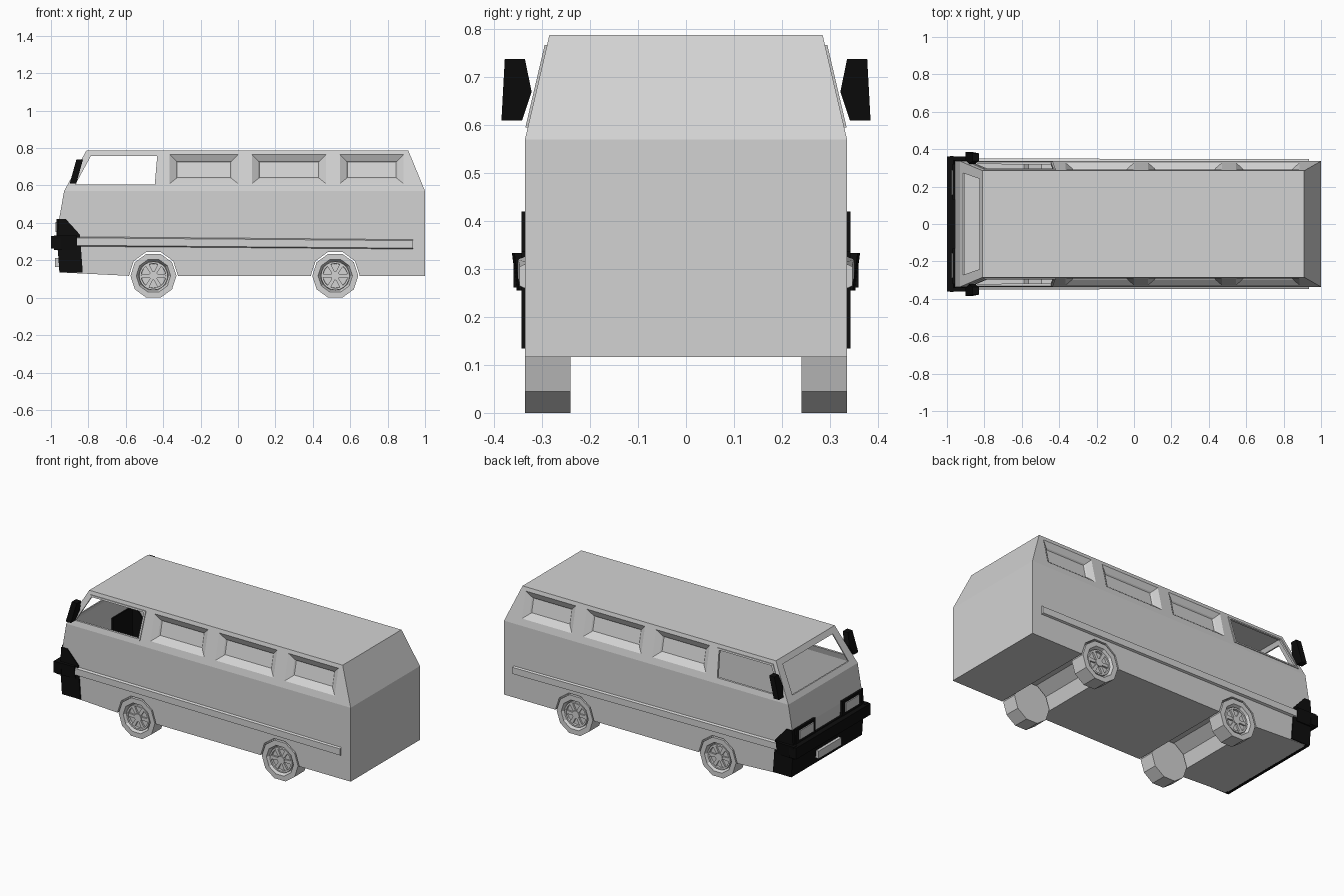
import bpy, bmesh, math
from mathutils import Matrix, Vector

cube = bpy.data.objects.get("Cube")
if cube:
    bpy.data.objects.remove(cube)


def material(name, value):
    m = bpy.data.materials.new(name)
    m.use_nodes = True
    col = (value, value, value, 1)
    m.diffuse_color = col
    m.node_tree.nodes["Principled BSDF"].inputs["Base Color"].default_value = col
    return m


GREY = material("light grey", 0.65)
BLACK = material("black", 0.004)
BELT, ROOF, WIDE, NARROW = 0.57, 0.788, 0.336, 0.285


def finish(name, bm, mat):
    bmesh.ops.remove_doubles(bm, verts=bm.verts, dist=1e-5)
    bmesh.ops.recalc_face_normals(bm, faces=bm.faces)
    me = bpy.data.meshes.new(name)
    bm.to_mesh(me)
    bm.free()
    me.materials.append(mat)
    ob = bpy.data.objects.new(name, me)
    bpy.context.collection.objects.link(ob)
    return ob


def loft(bm, rings, caps=True):
    """Join rings of equal length into a skin."""
    vs = [[bm.verts.new(p) for p in r] for r in rings]
    n = len(vs[0])
    for a, b in zip(vs, vs[1:]):
        for i in range(n):
            bm.faces.new((a[i], a[(i + 1) % n], b[(i + 1) % n], b[i]))
    if caps:
        bm.faces.new(vs[0])
        bm.faces.new(vs[-1])


def prism(name, pts, y0, y1, mat):
    bm = bmesh.new()
    loft(bm, [[(x, y, z) for x, z in pts] for y in (y0, y1)])
    return finish(name, bm, mat)


def rect(x0, x1, z0, z1):
    return [(x0, z0), (x1, z0), (x1, z1), (x0, z1)]


def box(name, x, y, z, mat):
    return prism(name, rect(*x, *z), *y, mat)


def circle(r, y, n):
    """Ring of points round the y axis."""
    return [(r * math.cos(math.tau * i / n), y, r * math.sin(math.tau * i / n)) for i in range(n)]


def wall(z):
    """Half width of the body at a height."""
    return WIDE - (WIDE - NARROW) * max(0, z - BELT) / (ROOF - BELT)


def cut(body, cutter):
    cutter.hide_render = True
    cutter.display_type = 'WIRE'
    cutter.hide_set(True)
    mod = body.modifiers.new("cut", 'BOOLEAN')
    mod.object = cutter
    mod.solver = 'EXACT'


# Body: side outline with wheel arches, tapering inward above the belt
WHEELS = (-0.452, 0.52)
HUB_Z = 0.117
lower = [(-0.93, BELT), (-0.958, 0.41), (-0.948, 0.135)]
for cx in WHEELS:
    for i in range(6):
        a = math.pi * (1 - i / 5)
        lower.append((cx + 0.131 * math.cos(a), HUB_Z + 0.133 * math.sin(a)))
lower += [(1, HUB_Z), (1, BELT)]
bm = bmesh.new()
sides = []
for s in (-1, 1):
    low = [bm.verts.new((x, s * WIDE, z)) for x, z in lower]
    top = [bm.verts.new((x, s * NARROW, ROOF)) for x in (0.91, -0.81)]
    bm.faces.new(low)
    bm.faces.new([low[0], low[-1]] + top)
    sides.append(low + top)
right, left = sides
for i in range(len(right)):
    bm.faces.new((right[i - 1], right[i], left[i], left[i - 1]))
body = finish("body", bm, GREY)

# Recessed side window panels
bm = bmesh.new()
for s in (-1, 1):
    for x0, x1 in ((-0.365, 0.0), (0.075, 0.47), (0.545, 0.885)):
        rings = []
        for grow, depth in ((0.033, 0.022), (-0.033, -0.022), (-0.04, -0.03)):
            r = rect(x0 - grow, x1 + grow, 0.61 - grow * 0.8, 0.765 + grow)
            rings.append([(x, s * (wall(z) + depth), z) for x, z in r])
        loft(bm, rings)
cut(body, finish("panel_cutter", bm, GREY))

# Hollow shell, then open cab windows and windscreen
shell = body.modifiers.new("shell", 'SOLIDIFY')
shell.thickness = 0.01
shell.offset = -1
cab = [(-0.87, 0.605), (-0.445, 0.605), (-0.432, 0.757), (-0.787, 0.757)]
cut(body, prism("cab_window_cutter", cab, -0.6, 0.6, GREY))
bm = bmesh.new()
screen = [(-0.272, 0.6), (0.272, 0.6), (0.242, 0.757), (-0.242, 0.757)]
loft(bm, [[(x, y, z) for y, z in screen] for x in (-1.2, -0.7)])
cut(body, finish("windscreen_cutter", bm, GREY))

for s, side in ((-1, "right"), (1, "left")):
    # Cab window frame
    bm = bmesh.new()
    cx = sum(p[0] for p in cab) / 4
    big = [(cx + (x - cx) * 1.06, 0.681 + (z - 0.681) * 1.13) for x, z in cab]
    rings = [[(x, s * (wall(z) + d), z) for x, z in pts]
             for pts, d in ((cab, -0.004), (big, -0.004), (big, 0.005), (cab, 0.005), (cab, -0.004))]
    loft(bm, rings, caps=False)
    finish(side + "_cab_window_frame", bm, GREY)

    # Long side trim, slimmer towards the back
    bm = bmesh.new()
    rings = []
    for x, zc, out in ((-0.87, 0.3, 0.35), (0.935, 0.285, 0.347)):
        rings.append([(x, s * y, zc + h) for y, h in
                      ((0.33, -0.028), (out, -0.02), (out, 0.02), (0.33, 0.028))])
    loft(bm, rings)
    finish(side + "_trim", bm, GREY)

    # Bumper corner and its wrapped bar
    corner = [(-0.96, 0.42), (-0.92, 0.42), (-0.845, 0.337), (-0.83, 0.134), (-0.953, 0.134), (-0.968, 0.3)]
    prism(side + "_bumper_corner", corner, s * 0.32, s * 0.343, BLACK)
    bm = bmesh.new()
    loft(bm, [[(x, s * y, z) for x, y in ((-0.985, 0.33), (-0.985, o), (-0.86, o - 0.005), (-0.86, 0.33))]
              for z, o in ((0.255, 0.353), (0.333, 0.363))])
    finish(side + "_bumper_wrap", bm, BLACK)

    # Headlight
    box(side + "_headlight_surround", (-0.97, -0.94), (s * 0.13, s * 0.32), (0.33, 0.422), BLACK)
    box(side + "_headlight", (-0.977, -0.95), (s * 0.155, s * 0.288), (0.35, 0.405), GREY)

    # Slanted door mirror
    bm = bmesh.new()
    outline = [(0.385, 0.61), (0.342, 0.61), (0.322, 0.67), (0.336, 0.738), (0.378, 0.738)]
    loft(bm, [[(x + (z - 0.61) * 0.28, s * y, z) for y, z in outline] for x in (-0.9, -0.865)])
    finish(side + "_mirror", bm, BLACK)

# Front bumper and plate
prism("bumper_panel", [(-0.968, 0.335), (-0.94, 0.335), (-0.935, 0.134), (-0.955, 0.134)], -0.343, 0.343, BLACK)
box("bumper_bar", (-1, -0.95), (-0.36, 0.36), (0.262, 0.331), BLACK)
box("front_plate", (-0.978, -0.95), (-0.11, 0.11), (0.165, 0.212), GREY)


# Wheels: turned ten-sided tyre with a sunken spoked rim
def wheel(name, cx, s):
    bm = bmesh.new()
    tyre = ((0.123, 0.241), (0.123, 0.336), (0.092, 0.336), (0.08, 0.314))
    loft(bm, [circle(r, y, 10) for r, y in tyre])
    rim = ((0.078, 0.31), (0.076, 0.326), (0.066, 0.326), (0.064, 0.31), (0.078, 0.31))
    loft(bm, [circle(r, y, 20) for r, y in rim], caps=False)
    loft(bm, [circle(0.024, y, 12) for y in (0.31, 0.328)])
    spoke = ((0.015, -0.008), (0.068, -0.011), (0.068, 0.011), (0.015, 0.008))
    for k in range(6):
        turn = Matrix.Rotation(math.pi * k / 3, 3, 'Y')
        loft(bm, [[turn @ Vector((r, y, w)) for r, w in spoke] for y in (0.31, 0.324)])
    for v in bm.verts:
        v.co = (v.co.x + cx, s * v.co.y, v.co.z + HUB_Z)
    finish(name, bm, GREY)


for cx, end in zip(WHEELS, ("front", "rear")):
    for s, side in ((-1, "right"), (1, "left")):
        wheel(end + "_" + side + "_wheel", cx, s)
